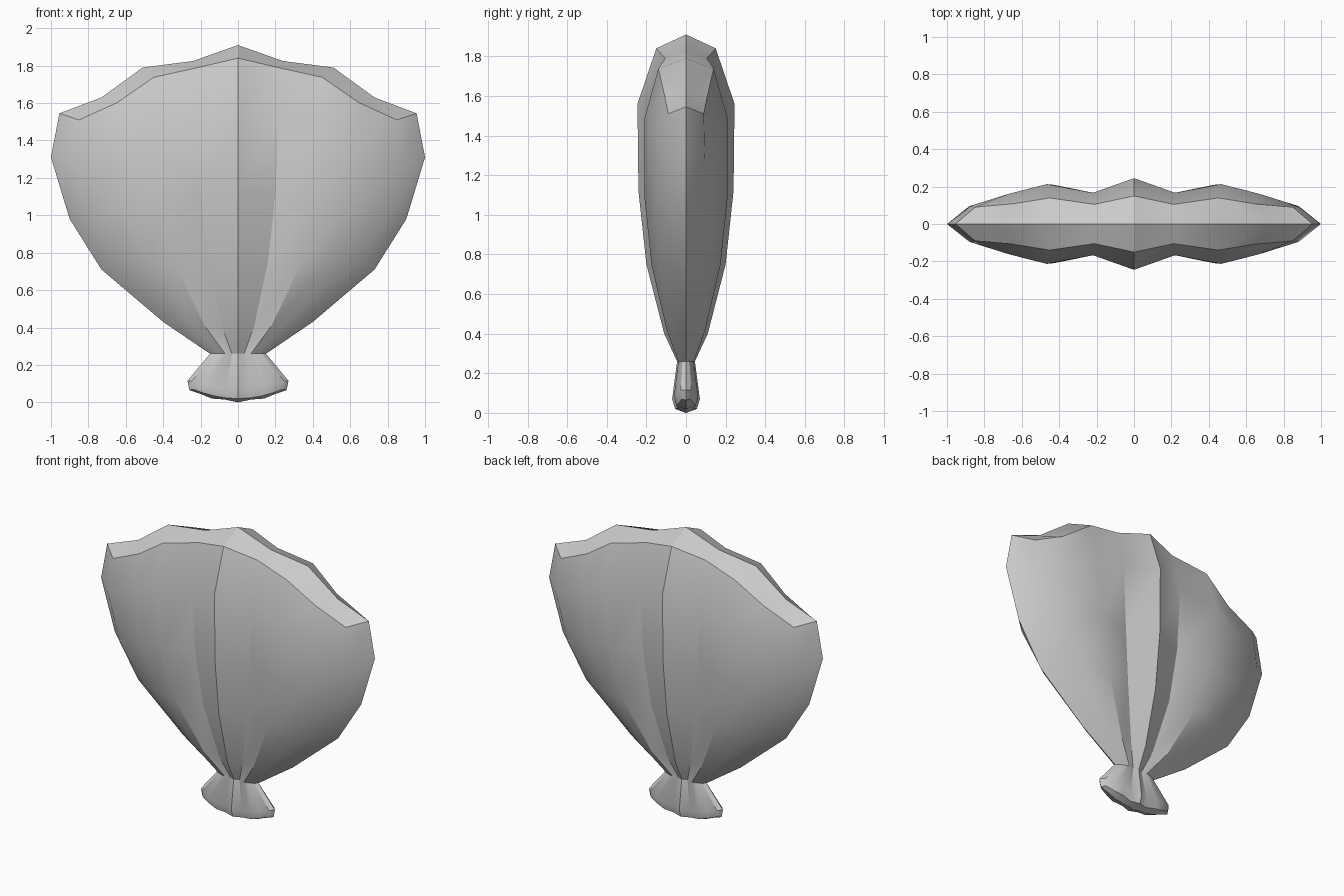
import bpy, bmesh, math

if "Cube" in bpy.data.objects:
    bpy.data.objects.remove(bpy.data.objects["Cube"])

# Rows from foot to lip: half width, centre z, edge z, centre thickness,
# then silhouette half width and silhouette z (on the y = 0 plane)
ROWS = [
    (0.24, 0.02, 0.07, 0.055, 0.26, 0.065),
    (0.245, 0.07, 0.115, 0.07, 0.27, 0.115),
    (0.13, 0.26, 0.26, 0.045, 0.15, 0.26),
    (0.34, 0.40, 0.44, 0.11, 0.40, 0.43),
    (0.64, 0.75, 0.74, 0.20, 0.73, 0.71),
    (0.80, 1.12, 0.98, 0.24, 0.90, 0.98),
    (0.88, 1.56, 1.27, 0.245, 1.00, 1.31),
    (0.85, 1.84, 1.51, 0.15, 0.955, 1.545),
]
FRAC = [0, 0.25, 0.53, 0.76, 1]            # fan position of each rib / groove
THICK = [1, 0.68, 0.87, 0.66, 0.39]        # rib and groove depth
LIP_THICK = [1, 0.70, 0.93, 0.72, 0.60]
DROP = [0, 0.07, 0.29, 0.59, 1]            # how far each rib drops to the edge height
LIP_DROP = [0, 0.15, 0.31, 0.72, 1]
LIP_CREST = [(0, 1.91), (0.24, 1.825), (0.51, 1.79), (0.73, 1.63)]
FOOT_CREST = [(0, 0), (0.07, 0.015), (0.14, 0.02), (0.2, 0.045)]
COLS = range(-4, 5)

bm = bmesh.new()

# Ribbed rings around the shell
rings = []
for r, (w, zc, ze, t, ow, oz) in enumerate(ROWS):
    lip = r == len(ROWS) - 1
    thick, drop = (LIP_THICK, LIP_DROP) if lip else (THICK, DROP)

    def vert(c, side):
        k = abs(c)
        x = math.copysign(FRAC[k] * w, c)
        return bm.verts.new((x, side * t * thick[k], zc + (ze - zc) * drop[k]))

    front = [vert(c, -1) for c in COLS]
    right = bm.verts.new((ow, 0, oz))
    back = [vert(c, 1) for c in reversed(COLS)]
    left = bm.verts.new((-ow, 0, oz))
    rings.append(front + [right] + back + [left])

for a, b in zip(rings, rings[1:]):
    n = len(a)
    for i in range(n):
        j = (i + 1) % n
        bm.faces.new((a[i], a[j], b[j], b[i]))


# Ridged caps closing the lip and the foot
def cap(ring, crest):
    front, right, back, left = ring[:9], ring[9], ring[10:19][::-1], ring[19]
    mid = [bm.verts.new((math.copysign(crest[abs(c)][0], c), 0, crest[abs(c)][1]))
           for c in range(-3, 4)]
    mid = [left] + mid + [right]
    for side in (front, back):
        for i in range(8):
            bm.faces.new((side[i], side[i + 1], mid[i + 1], mid[i]))


cap(rings[-1], LIP_CREST)
cap(rings[0], FOOT_CREST)

bmesh.ops.recalc_face_normals(bm, faces=bm.faces)
mesh = bpy.data.meshes.new("scallop_shell")
bm.to_mesh(mesh)
bm.free()
shell = bpy.data.objects.new("scallop_shell", mesh)
bpy.context.collection.objects.link(shell)
bpy.context.view_layer.objects.active = shell
shell.select_set(True)
bpy.ops.object.shade_smooth_by_angle(angle=math.radians(30))
